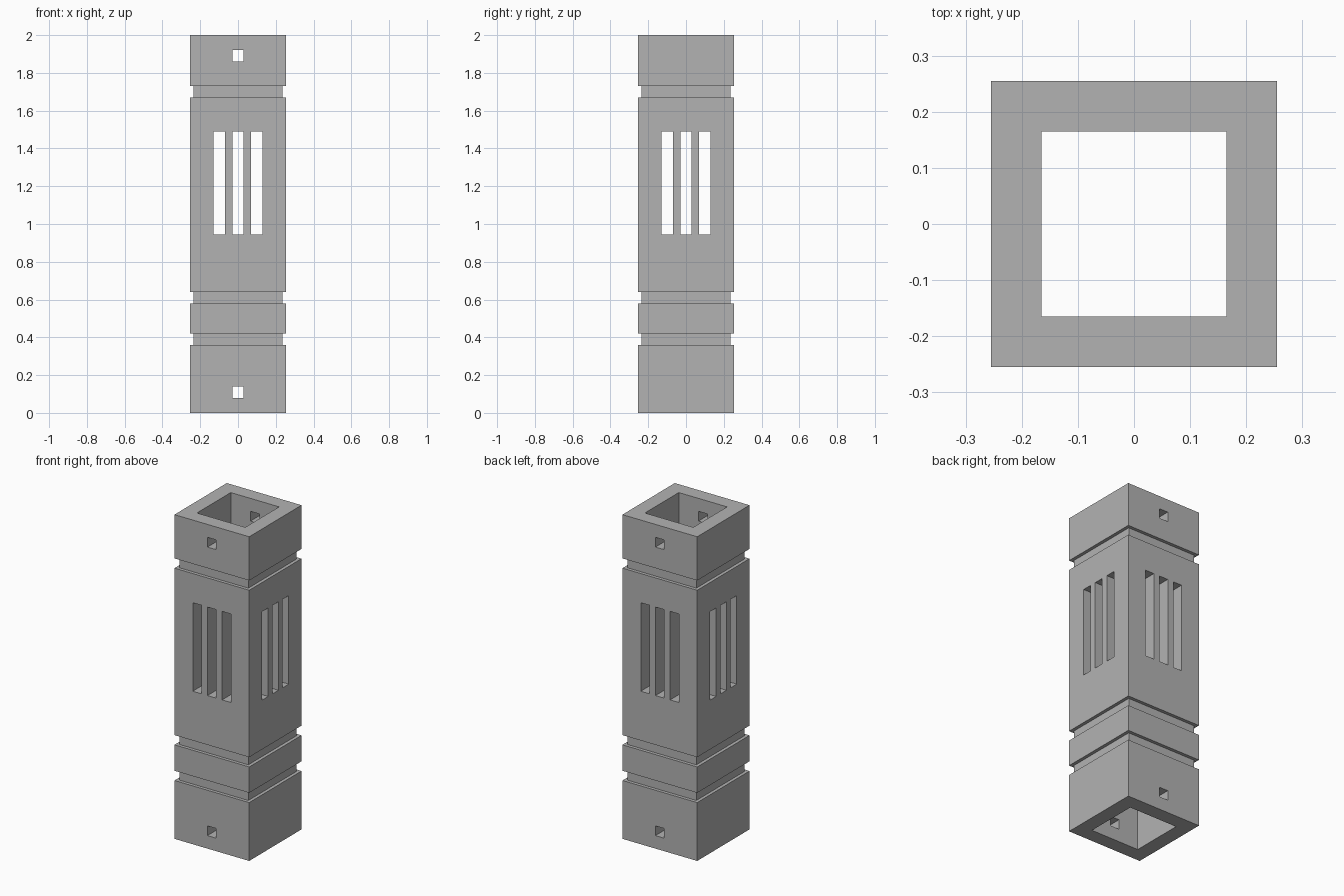
import bpy
import bmesh
from mathutils import Matrix

cube = bpy.data.objects.get("Cube")
if cube:
    bpy.data.objects.remove(cube, do_unlink=True)

OUTER, NECK, INNER, HEIGHT = 0.255, 0.235, 0.165, 2.0
GROOVES = [(0.36, 0.42), (0.58, 0.64), (1.67, 1.73)]

grey = bpy.data.materials.new("stone_grey")
grey.use_nodes = True
colour = (0.45, 0.45, 0.45, 1)
grey.diffuse_color = colour
grey.node_tree.nodes["Principled BSDF"].inputs["Base Color"].default_value = colour


def make_object(name, bm):
    bmesh.ops.recalc_face_normals(bm, faces=bm.faces)
    mesh = bpy.data.meshes.new(name)
    bm.to_mesh(mesh)
    bm.free()
    mesh.materials.append(grey)
    obj = bpy.data.objects.new(name, mesh)
    bpy.context.collection.objects.link(obj)
    return obj


def add_box(bm, centre, size):
    matrix = Matrix.Translation(centre) @ Matrix.Diagonal((*size, 1))
    bmesh.ops.create_cube(bm, size=1, matrix=matrix)


# Square tube: wall section (half width, height) swept round four corners
section = [(INNER, HEIGHT), (INNER, 0), (OUTER, 0)]
for low, high in GROOVES:
    section += [(OUTER, low), (NECK, low), (NECK, high), (OUTER, high)]
section.append((OUTER, HEIGHT))

bm = bmesh.new()
corners = [(-1, -1), (1, -1), (1, 1), (-1, 1)]
rings = [[bm.verts.new((sx * r, sy * r, z)) for sx, sy in corners]
         for r, z in section]
for a, b in zip(rings, rings[1:] + rings[:1]):
    for i in range(4):
        j = (i + 1) % 4
        bm.faces.new((a[i], a[j], b[j], b[i]))
post = make_object("lantern_post", bm)

# Cutter boxes: three slots per side, and bolt holes front and back
WALL, MID = 0.2, 0.21
bm = bmesh.new()
for side in (-1, 1):
    for offset in (-0.1, 0, 0.1):
        add_box(bm, (offset, side * MID, 1.217), (0.06, WALL, 0.546))
        add_box(bm, (side * MID, offset, 1.217), (WALL, 0.06, 0.546))
    for z in (0.11, 1.89):
        add_box(bm, (0, side * MID, z), (0.06, WALL, 0.06))
cutter = make_object("opening_cutter", bm)
cutter.hide_render = True

# Cut the openings, then discard the cutter
cut = post.modifiers.new("openings", 'BOOLEAN')
cut.operation = 'DIFFERENCE'
cut.solver = 'EXACT'
cut.object = cutter
bpy.context.view_layer.objects.active = post
post.select_set(True)
bpy.ops.object.modifier_apply(modifier=cut.name)
bpy.data.objects.remove(cutter, do_unlink=True)
